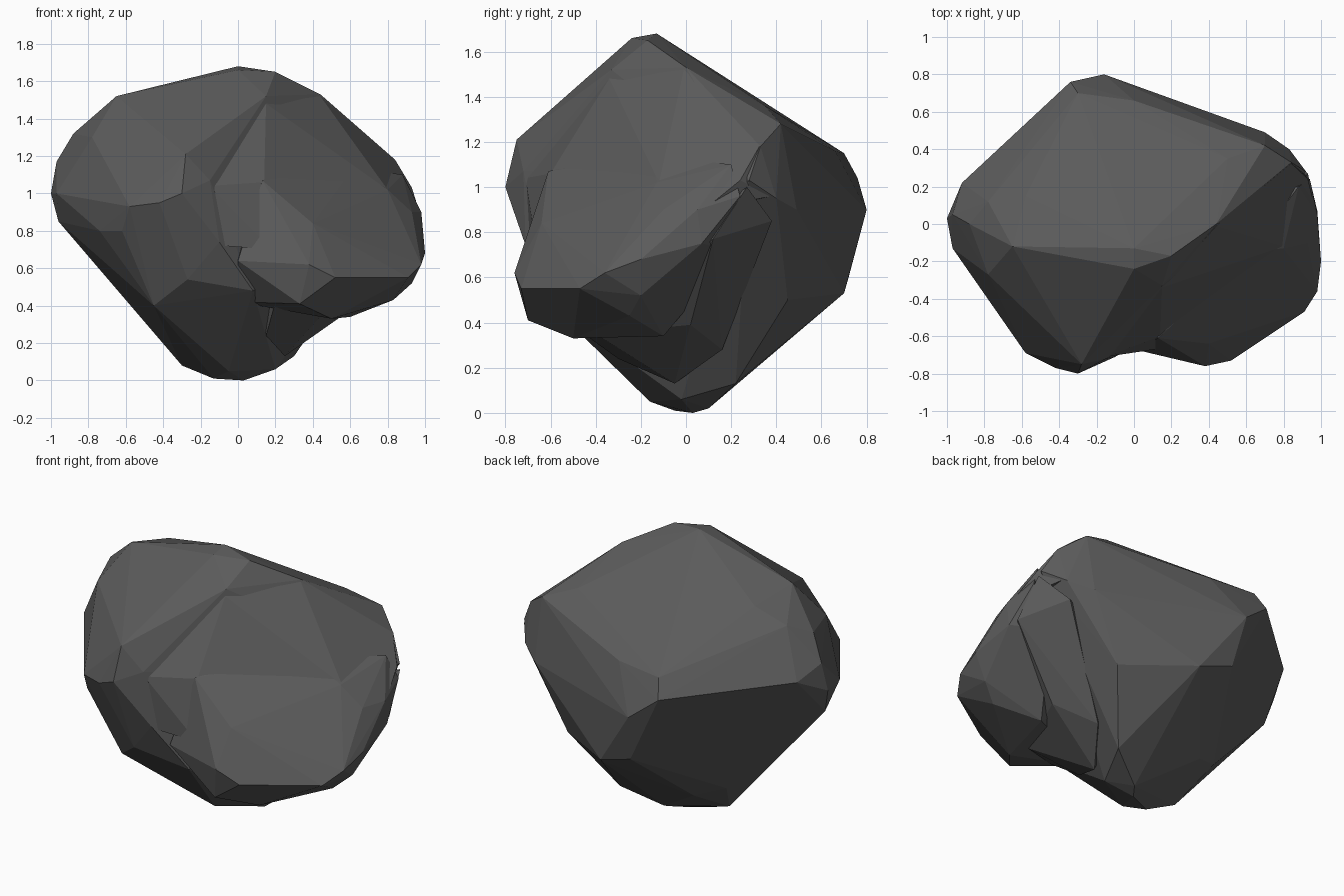
import bpy, bmesh

# single dark stone colour
stone = bpy.data.materials.new("dark grey stone")
stone.diffuse_color = (0.105, 0.105, 0.105, 1)


def hull(name, points):
    """Faceted convex chunk of stone wrapped around a few corner points."""
    bm = bmesh.new()
    for p in points:
        bm.verts.new(p)
    bmesh.ops.convex_hull(bm, input=bm.verts[:])
    loose = [v for v in bm.verts if not v.link_faces]
    bmesh.ops.delete(bm, geom=loose, context='VERTS')
    bmesh.ops.recalc_face_normals(bm, faces=bm.faces[:])
    me = bpy.data.meshes.new(name)
    bm.to_mesh(me)
    bm.free()
    me.materials.append(stone)
    ob = bpy.data.objects.new(name, me)
    bpy.context.collection.objects.link(ob)
    return ob


# main mass: left bulge, crest, back and foot
rock = hull("rock", [
    # left end
    (-1, .03, 1.0), (-.97, -.13, 1.0), (-.92, .22, 1.1), (-.96, 0, .85),
    (-.88, 0, 1.32), (-.78, -.27, 1.3), (-.97, .05, 1.17), (-.74, -.43, .8),
    # crest
    (-.65, -.12, 1.52), (0, -.24, 1.66), (0, -.13, 1.68), (.2, -.17, 1.65),
    (.44, 0, 1.53), (.15, -.33, 1.52), (-.58, .15, 1.46), (-.78, .12, 1.38),
    # front left bulge
    (-.58, -.69, .93), (-.42, -.77, .95), (-.3, -.8, 1.0), (-.28, -.75, 1.21),
    (-.15, -.72, 1.07), (-.62, -.6, .8), (-.45, -.5, .4), (-.27, -.64, .54),
    (-.1, -.71, .74), (.08, -.6, .48),
    # back
    (-.34, .76, 1.04), (-.16, .8, .9), (-.3, .7, 1.15), (0, .66, 1.16),
    (-.12, .72, .6), (.1, .7, .53),
    # back right corner
    (.5, .35, 1.36), (.7, .42, 1.28), (.84, .33, 1.18), (.92, .28, 1.03),
    (.83, .4, .95), (.7, .49, .9), (.5, .45, .5),
    # foot
    (-.45, 0, .26), (-.42, .2, .3), (-.25, .28, .24), (-.3, 0, .08),
    (-.13, -.05, .01), (.03, .03, 0), (.08, .1, .02), (.3, .22, .13),
    (-.05, -.16, .05), (.2, -.02, .06),
])

# lower shoulder pushing out at the front right
shoulder = hull("shoulder", [
    (.98, .05, .9), (.98, .07, .75), (1, -.2, .68), (.98, -.36, .62),
    (.91, -.47, .55), (.93, -.2, .52), (.52, -.73, .55), (.38, -.76, .62),
    (.33, -.7, .41), (.5, -.5, .33), (.83, -.25, .43), (.6, -.1, .34),
    (.13, -.61, 1.07), (.3, -.42, 1.11), (.4, -.64, .84), (.62, -.15, 1.14),
    (.88, .2, 1.1), (.94, .24, .96), (.8, .22, .72), (0, -.67, .64),
    (.8, -.13, 1.02), (.93, -.1, .9), (0, 0, .8), (0, -.45, .42),
])

# shallow saddle between crest and shoulder
saddle = hull("saddle", [
    (.15, -.34, 1.48), (.44, -.01, 1.52), (.84, .325, 1.18), (.14, -.6, 1.06),
    (.3, -.42, 1.11), (.62, -.13, 1.14), (.93, .24, 1.03), (-.15, -.71, 1.04),
    (-.08, -.69, .72), (.18, -.66, .7), (.01, .01, .83), (.84, .38, .96),
    (.97, .08, .9), (.8, -.12, 1.02),
])

# hollow below the right side
hollow = hull("hollow", [
    (.96, .12, .77), (.62, .02, .39), (.4, .16, .28), (.79, .38, .85),
    (.25, -.05, .13), (.15, -.3, .24), (.1, .12, .7), (.93, .27, 1.0),
    (.45, -.4, .35), (.2, -.55, .42),
])

# fuse all chunks into one stone
bpy.context.view_layer.objects.active = rock
rock.select_set(True)
for part in (shoulder, saddle, hollow):
    mod = rock.modifiers.new("fuse", 'BOOLEAN')
    mod.operation = 'UNION'
    mod.solver = 'EXACT'
    mod.object = part
    bpy.ops.object.modifier_apply(modifier=mod.name)
    bpy.data.objects.remove(part)
